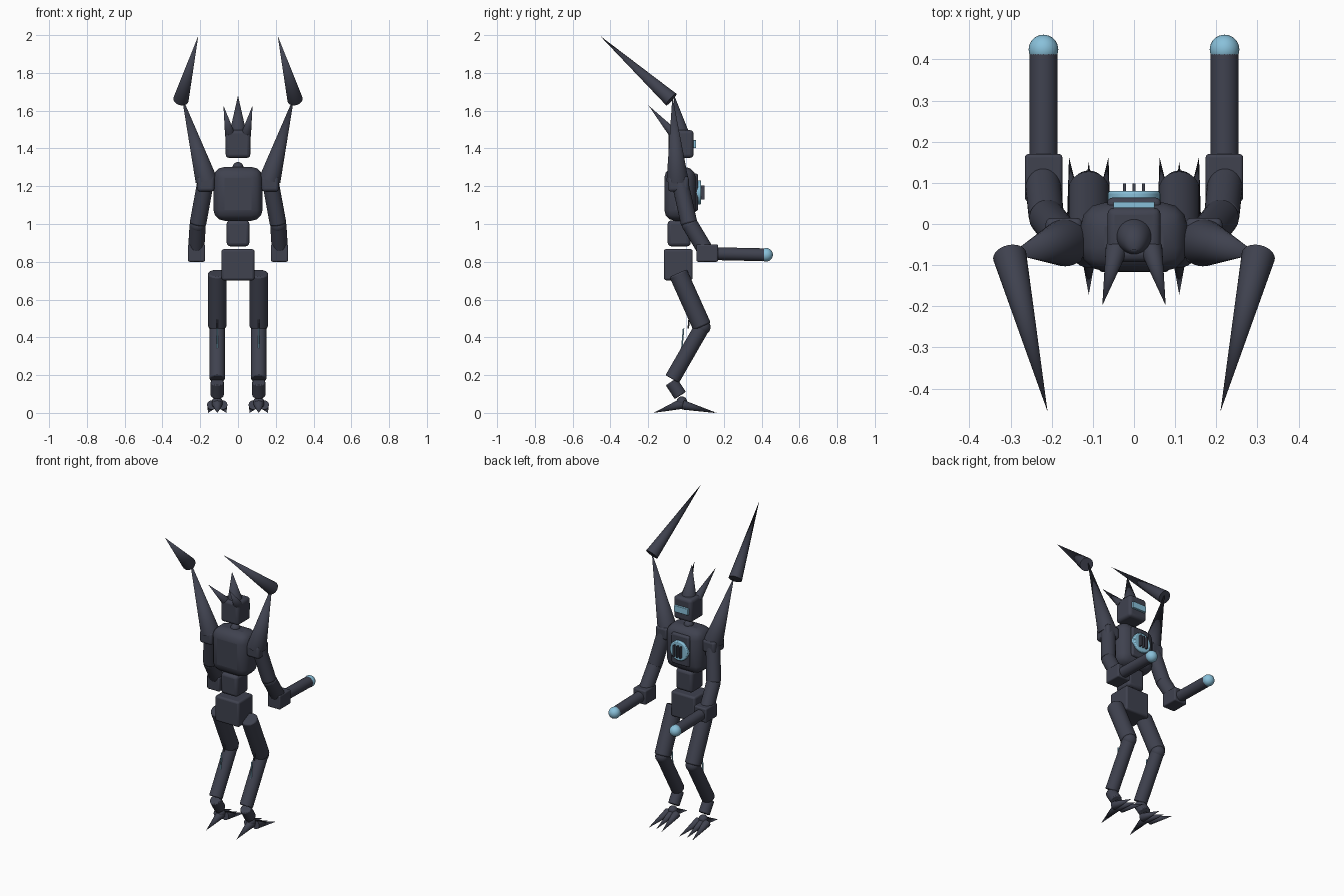
import bpy, math
from mathutils import Vector

if "Cube" in bpy.data.objects:
    bpy.data.objects.remove(bpy.data.objects["Cube"])


def material(name, rgb):
    m = bpy.data.materials.new(name)
    m.diffuse_color = (*rgb, 1)
    m.use_nodes = True
    m.node_tree.nodes["Principled BSDF"].inputs["Base Color"].default_value = m.diffuse_color
    return m


DARK = material("dark slate", (0.05, 0.054, 0.078))
BLUE = material("pale blue", (0.25, 0.53, 0.70))


def finish(name, mat, bevel=0.0, segments=3):
    """Name, colour, round and smooth the active object."""
    ob = bpy.context.object
    ob.name = name
    ob.data.materials.append(mat)
    if bevel:
        mod = ob.modifiers.new("rounding", 'BEVEL')
        mod.width = bevel
        mod.segments = segments
        mod.limit_method = 'ANGLE'
        mod.angle_limit = math.radians(40)
    bpy.ops.object.shade_smooth_by_angle(angle=math.radians(35))
    return ob


def box(name, lo, hi, mat=DARK, bevel=0.012):
    lo, hi = Vector(lo), Vector(hi)
    bpy.ops.mesh.primitive_cube_add(size=1, location=(lo + hi) / 2)
    bpy.context.object.scale = hi - lo
    bpy.ops.object.transform_apply(location=False, rotation=False, scale=True)
    return finish(name, mat, bevel)


def rod(name, a, b, r1, r2=None, mat=DARK, bevel=0.0):
    """Cylinder or cone between two points."""
    a, b = Vector(a), Vector(b)
    d = b - a
    bpy.ops.mesh.primitive_cone_add(vertices=32, radius1=r1,
                                    radius2=r1 if r2 is None else r2,
                                    depth=d.length, location=(a + b) / 2,
                                    rotation=d.to_track_quat('Z', 'Y').to_euler())
    return finish(name, mat, bevel, 2)


def ball(name, c, r, mat=DARK):
    bpy.ops.mesh.primitive_uv_sphere_add(segments=32, ring_count=16, radius=r, location=c)
    return finish(name, mat)


# Torso, from the hips up
box("pelvis", (-0.087, -0.117, 0.705), (0.087, 0.035, 0.87))
box("abdomen", (-0.06, -0.097, 0.885), (0.06, 0.025, 1.022), bevel=0.018)
box("chest", (-0.13, -0.115, 1.02), (0.13, 0.052, 1.305), bevel=0.058)
box("chest_plate", (-0.065, 0.03, 1.07), (0.065, 0.064, 1.27), bevel=0.012)
ball("neck", (0, -0.028, 1.302), 0.029)

# Chest lamp with three slats
rod("chest_lamp", (0, 0.05, 1.17), (0, 0.08, 1.17), 0.064, mat=BLUE, bevel=0.006)
for i in (-1, 0, 1):
    x = i * 0.023
    box("lamp_slat", (x - 0.004, 0.07, 1.133), (x + 0.004, 0.099, 1.207), bevel=0)

# Head with visor and crown of horns
box("head", (-0.065, -0.092, 1.353), (0.065, 0.04, 1.5), bevel=0.018)
box("visor", (-0.05, 0.03, 1.405), (0.05, 0.054, 1.447), BLUE, 0.003)
rod("centre_horn", (0, -0.03, 1.485), (0, -0.062, 1.683), 0.045, 0)

for s, side in ((-1, "left"), (1, "right")):
    def part(name):
        return side + "_" + name

    def p(x, y, z):
        return (s * x, y, z)

    def side_box(name, lo, hi, bevel):
        xs = sorted((s * lo[0], s * hi[0]))
        box(part(name), (xs[0], lo[1], lo[2]), (xs[1], hi[1], hi[2]), DARK, bevel)

    rod(part("side_horn"), p(0.042, -0.06, 1.475), p(0.077, -0.198, 1.63), 0.027, 0)

    # Arm ending in a long barrel with a glowing tip
    side_box("shoulder", (0.125, -0.095, 1.175), (0.215, 0.015, 1.255), 0.015)
    rod(part("upper_arm"), p(0.17, -0.035, 1.235), p(0.213, 0.018, 1.0), 0.044, bevel=0.01)
    ball(part("elbow"), p(0.213, 0.02, 0.997), 0.042)
    rod(part("forearm"), p(0.213, 0.018, 1.005), p(0.222, 0.105, 0.86), 0.043, bevel=0.008)
    side_box("hand", (0.174, 0.055, 0.803), (0.265, 0.17, 0.895), 0.008)
    rod(part("barrel"), p(0.22, 0.15, 0.846), p(0.22, 0.415, 0.84), 0.034)
    ball(part("barrel_tip"), p(0.22, 0.424, 0.84), 0.036, BLUE)

    # Two-piece wing spike
    rod(part("lower_wing_spike"), p(0.168, -0.045, 1.235), p(0.298, -0.072, 1.68), 0.058, 0)
    rod(part("upper_wing_spike"), p(0.302, -0.078, 1.662), p(0.21, -0.456, 2.0), 0.041, 0)

    # Leg with a bent-back shin and a thin piston behind the knee
    rod(part("thigh"), p(0.11, -0.042, 0.743), p(0.11, 0.085, 0.46), 0.05, bevel=0.008)
    ball(part("knee"), p(0.11, 0.087, 0.458), 0.043)
    rod(part("shin"), p(0.11, 0.088, 0.462), p(0.11, -0.073, 0.182), 0.041, bevel=0.006)
    rod(part("piston_rod"), p(0.11, 0.02, 0.54), p(0.11, 0.012, 0.45), 0.004)
    rod(part("piston_light"), p(0.11, -0.013, 0.45), p(0.11, -0.022, 0.345), 0.004, mat=BLUE)
    rod(part("ankle"), p(0.11, -0.078, 0.168), p(0.11, -0.03, 0.095), 0.035, bevel=0.005)
    ball(part("ankle_joint"), p(0.11, -0.022, 0.062), 0.028)

    # Clawed foot: three toes and a heel spur
    for dx, y in ((-0.048, 0.163), (0, 0.15), (0.048, 0.163)):
        rod(part("toe"), p(0.11 + dx * 0.6, -0.015, 0.045),
            p(0.11 + dx, y, 0.003), 0.025, 0)
    rod(part("heel_spur"), p(0.11, -0.02, 0.052), p(0.11, -0.172, 0.003), 0.028, 0)

# Rest the lowest point on the ground
bpy.context.view_layer.update()
low = min((o.matrix_world @ v.co).z for o in bpy.context.scene.objects for v in o.data.vertices)
for o in bpy.context.scene.objects:
    o.location.z -= low
